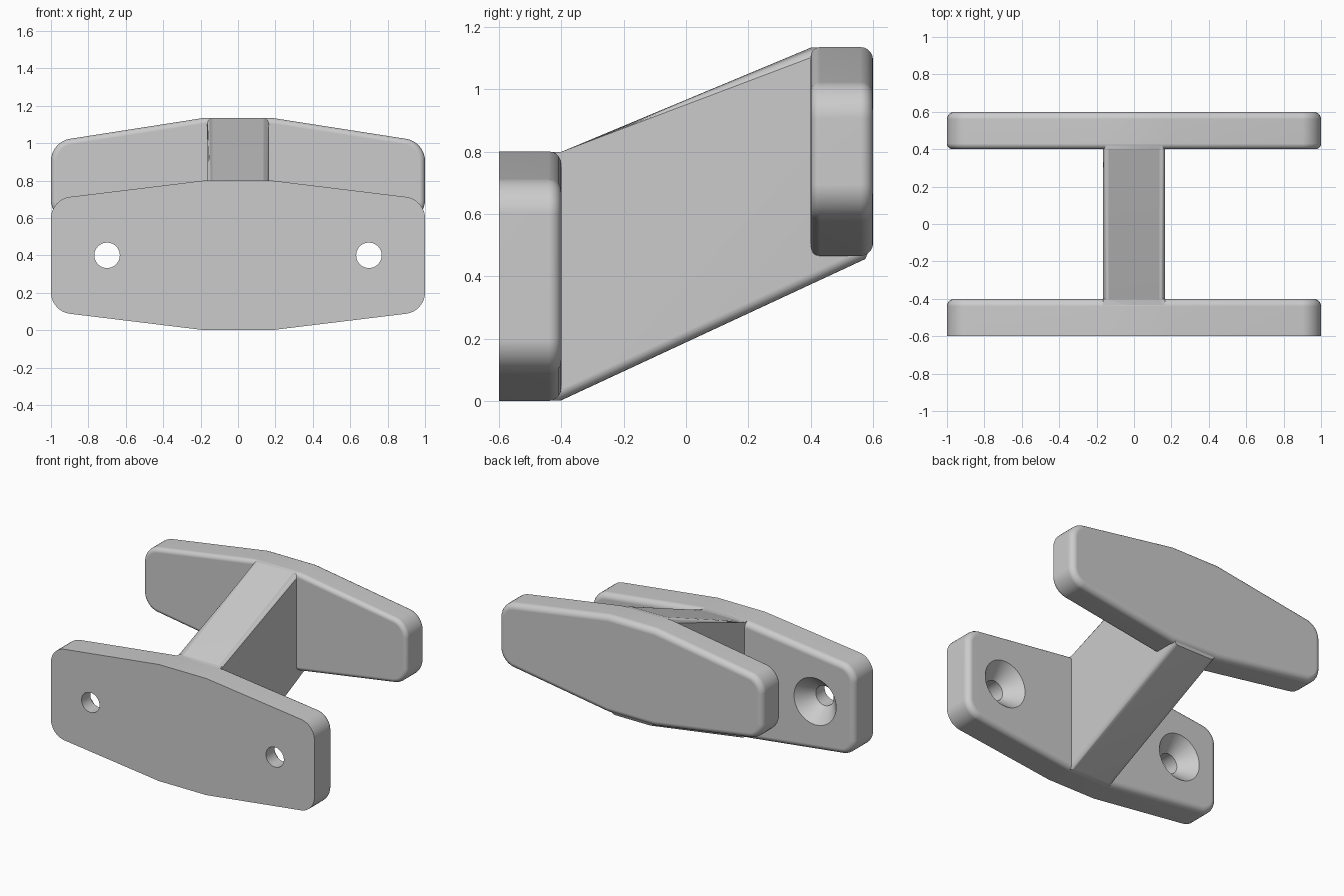
import bpy, bmesh, math
from mathutils import Matrix

cube = bpy.data.objects.get("Cube")
if cube:
    bpy.data.objects.remove(cube, do_unlink=True)

grey = bpy.data.materials.new("plain grey")
grey.use_nodes = True
colour = (0.6, 0.6, 0.6, 1)
grey.diffuse_color = colour
grey.node_tree.nodes["Principled BSDF"].inputs["Base Color"].default_value = colour


def prism(points, offset):
    """Closed solid from a flat outline, swept by offset."""
    bm = bmesh.new()
    face = bm.faces.new([bm.verts.new(p) for p in points])
    swept = bmesh.ops.extrude_face_region(bm, geom=[face])
    moved = [g for g in swept["geom"] if isinstance(g, bmesh.types.BMVert)]
    bmesh.ops.translate(bm, verts=moved, vec=offset)
    bmesh.ops.recalc_face_normals(bm, faces=bm.faces)
    return bm


def round_edges(bm, rule, radius, segments):
    edges = [e for e in bm.edges if rule(e.verts[0].co, e.verts[1].co)]
    bmesh.ops.bevel(bm, geom=edges, offset=radius, offset_type='OFFSET',
                    segments=segments, profile=0.5, affect='EDGES', clamp_overlap=True)


def add_object(name, bm):
    mesh = bpy.data.meshes.new(name)
    bm.to_mesh(mesh)
    bm.free()
    mesh.materials.append(grey)
    obj = bpy.data.objects.new(name, mesh)
    bpy.context.collection.objects.link(obj)
    return obj


def smooth(obj):
    bpy.ops.object.select_all(action='DESELECT')
    obj.select_set(True)
    bpy.context.view_layer.objects.active = obj
    bpy.ops.object.shade_smooth_by_angle(angle=math.radians(32))
    weighted = obj.modifiers.new("Flat faces", 'WEIGHTED_NORMAL')
    weighted.keep_sharp = True


def plate(name, y, middle, half_centre, half_end, rims):
    """Tapered plate with rounded corners; rims lists (y, radius)."""
    c, e = half_centre, half_end
    outline = [(-1, -e), (-0.18, -c), (0.18, -c), (1, -e),
               (1, e), (0.18, c), (-0.18, c), (-1, e)]
    bm = prism([(x, y, middle + z) for x, z in outline], (0, 0.2, 0))
    round_edges(bm, lambda a, b: abs(a.y - b.y) > 0.1 and abs(a.x) > 0.9, 0.1, 8)
    for rim_y, radius in rims:
        round_edges(bm, lambda a, b: abs(a.y - rim_y) < 1e-4 and abs(b.y - rim_y) < 1e-4,
                    radius, 5)
    return add_object(name, bm)


# Mounting plate, square at the front and rounded behind
mount = plate("mounting_plate", -0.6, 0.4, 0.4, 0.3, [(-0.4, 0.04)])

# Countersunk screw holes
for side in (-1, 1):
    bm = bmesh.new()
    profile = [(0, -0.7), (0.068, -0.7), (0.068, -0.505), (0.16, -0.4), (0.16, -0.3), (0, -0.3)]
    verts = [bm.verts.new((r, y, 0)) for r, y in profile]
    edges = [bm.edges.new(pair) for pair in zip(verts, verts[1:])]
    bmesh.ops.spin(bm, geom=verts + edges, cent=(0, 0, 0), axis=(0, 1, 0),
                   angle=math.tau, steps=48)
    bmesh.ops.remove_doubles(bm, verts=bm.verts, dist=1e-5)
    bmesh.ops.recalc_face_normals(bm, faces=bm.faces)
    bm.transform(Matrix.Translation((side * 0.7, 0, 0.4)))
    cutter = add_object("screw_hole_cutter", bm)
    cutter.hide_render = True
    cut = mount.modifiers.new("Screw hole", 'BOOLEAN')
    cut.operation, cut.solver, cut.object = 'DIFFERENCE', 'EXACT', cutter
    bpy.context.view_layer.objects.active = mount
    bpy.ops.object.modifier_apply(modifier=cut.name)
    bpy.data.objects.remove(cutter, do_unlink=True)
smooth(mount)

# Raised grip plate, rounded on both rims
grip = plate("grip_plate", 0.4, 0.8, 0.335, 0.207, [(0.4, 0.03), (0.6, 0.04)])
smooth(grip)

# Slanted web joining the plates
side_outline = [(-0.5, 0.002), (-0.4, 0.002), (0.575, 0.455), (0.595, 0.5),
                (0.555, 1.133), (0.4, 1.133), (-0.4, 0.799), (-0.5, 0.799)]
bm = prism([(-0.165, y, z) for y, z in side_outline], (0.33, 0, 0))
round_edges(bm, lambda a, b: abs(a.x - b.x) < 1e-4 and abs(a.y - b.y) > 0.5, 0.04, 5)
web = add_object("slanted_web", bm)
smooth(web)
